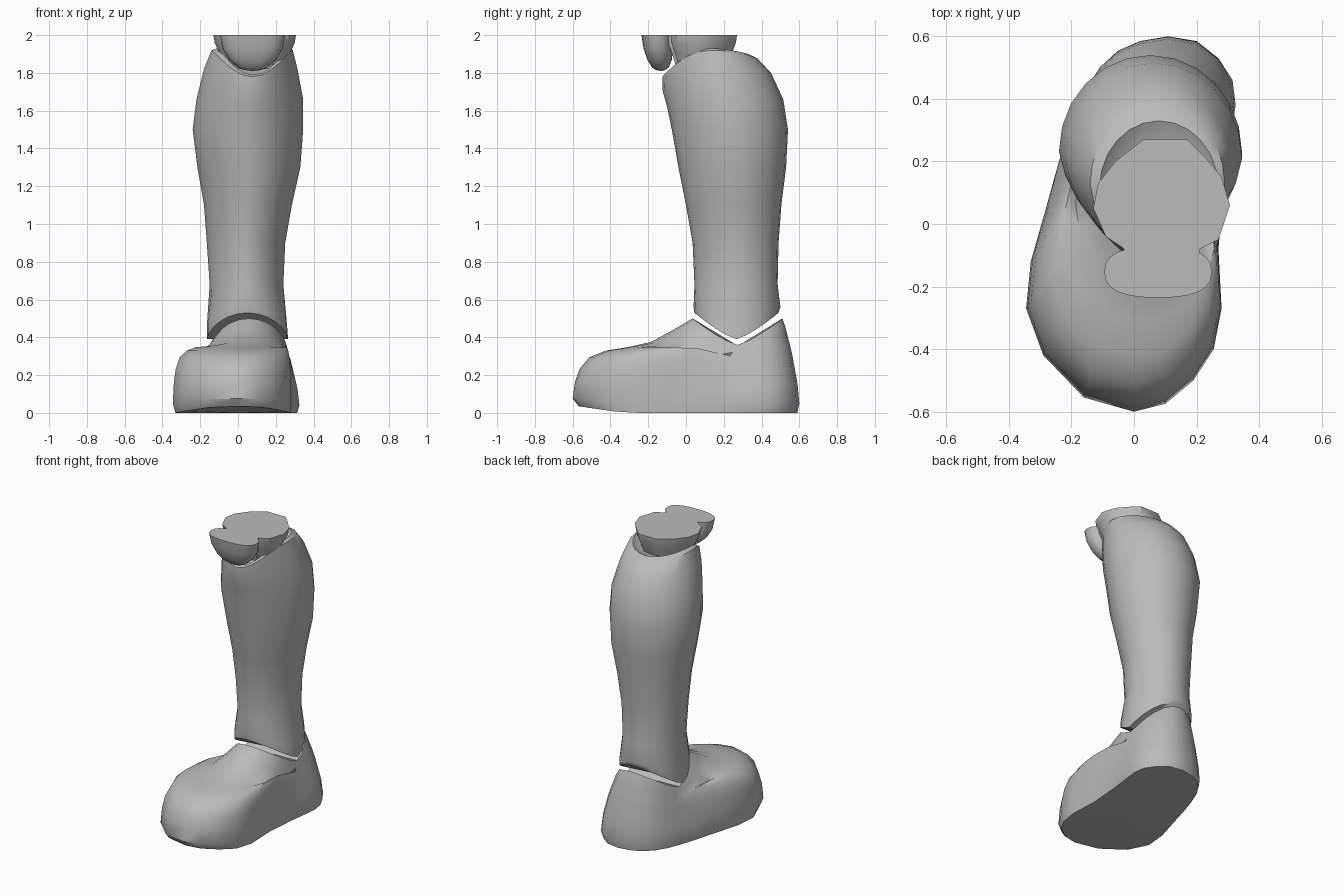
import bpy, bmesh
from math import sin, cos, pi, copysign

cube = bpy.data.objects.get("Cube")
if cube:
    bpy.data.objects.remove(cube, do_unlink=True)

grey = bpy.data.materials.new("plain grey")
grey.use_nodes = True
COLOR = (0.5, 0.5, 0.5, 1)
grey.diffuse_color = COLOR
grey.node_tree.nodes["Principled BSDF"].inputs["Base Color"].default_value = COLOR

SEG = 24
ANGLES = [2 * pi * i / SEG for i in range(SEG)]   # starts at the front, goes to +x


def loft(name, rings, start=None, end=None):
    """Skin closed rings; close each end by a fan to a point, or flat."""
    bm = bmesh.new()
    rows = [[bm.verts.new(p) for p in ring] for ring in rings]
    n = len(rows[0])
    for a, b in zip(rows, rows[1:]):
        for i in range(n):
            j = (i + 1) % n
            bm.faces.new((a[i], a[j], b[j], b[i]))
    for row, tip in ((rows[0], start), (rows[-1], end)):
        if tip is None:
            bm.faces.new(row)
        else:
            c = bm.verts.new(tip)
            for i in range(n):
                bm.faces.new((row[i], row[(i + 1) % n], c))
    bmesh.ops.recalc_face_normals(bm, faces=bm.faces)
    mesh = bpy.data.meshes.new(name)
    bm.to_mesh(mesh)
    bm.free()
    mesh.materials.append(grey)
    obj = bpy.data.objects.new(name, mesh)
    bpy.context.collection.objects.link(obj)
    bpy.ops.object.select_all(action='DESELECT')
    obj.select_set(True)
    bpy.context.view_layer.objects.active = obj
    bpy.ops.object.shade_smooth_by_angle(angle=0.75)
    return obj


def oval(x0, x1, y0, y1, z, front_taper=0.0):
    """Oval ring inside the given bounds; z is a function of the angle."""
    ring = []
    for a in ANGLES:
        w = (x1 - x0) / 2 * (1 - front_taper * max(0, cos(a)))
        ring.append(((x0 + x1) / 2 + w * sin(a),
                     (y0 + y1) / 2 - (y1 - y0) / 2 * cos(a), z(a)))
    return ring


def saddle(low, rise):
    return lambda a: low + rise * abs(cos(a)) ** 1.3


def tilted(front, side, back):
    return lambda a: side + (front - side if cos(a) > 0 else back - side) * cos(a) ** 2


def flat(z):
    return lambda a: z


# Shin: arched hem at the ankle, calf bulge, rim notched at the front
shin = [oval(-0.165, 0.265, 0.045, 0.49, saddle(0.39, 0.14)),
        oval(-0.165, 0.26, 0.04, 0.50, saddle(0.46, 0.10))]
for x0, x1, y0, y1, z in [
        (-0.15, 0.24, 0.045, 0.485, 0.68), (-0.165, 0.25, 0.035, 0.49, 0.9),
        (-0.18, 0.285, 0.0, 0.505, 1.1), (-0.215, 0.33, -0.04, 0.53, 1.3),
        (-0.24, 0.345, -0.075, 0.54, 1.5)]:
    shin.append(oval(x0, x1, y0, y1, flat(z), 0.15))
shin += [oval(-0.22, 0.345, -0.10, 0.515, tilted(1.62, 1.66, 1.66), 0.15),
         oval(-0.18, 0.315, -0.125, 0.45, tilted(1.71, 1.82, 1.80), 0.15),
         oval(-0.14, 0.29, -0.125, 0.38, tilted(1.78, 1.92, 1.875), 0.1),
         oval(-0.11, 0.27, -0.10, 0.33, tilted(1.79, 1.93, 1.90), 0.1),
         oval(-0.07, 0.23, -0.06, 0.27, tilted(1.77, 1.88, 1.87))]
loft("shin", shin, start=(0.05, 0.27, 0.40), end=(0.08, 0.1, 1.85))

# Boot: sole outline blended up to the ankle collar
SOLE = [(0, -.6), (.1, -.575), (.19, -.5), (.255, -.4), (.28, -.27), (.27, -.08),
        (.29, .15), (.31, .28), (.325, .38), (.315, .46), (.27, .53), (.2, .585),
        (.11, .6), (.02, .585), (-.05, .555), (-.11, .5), (-.16, .42), (-.2, .32),
        (-.24, .2), (-.29, .02), (-.33, -.12), (-.345, -.27), (-.29, -.42), (-.16, -.555)]
# toe inset, toe height, heel inset, heel height (share of the collar height)
STEPS = [(.05, 0, .12, 0), (0, .05, 0, .1), (.02, .16, .1, .3), (.06, .235, .25, .45),
         (.14, .295, .4, .6), (.28, .33, .55, .72), (.45, .347, .7, .82),
         (.65, .375, .82, .91), (.84, .44, .92, .96), (1, .51, 1, 1)]
collar = oval(-0.14, 0.255, 0.035, 0.51, saddle(0.36, 0.14))
boot = []
for toe_in, toe_z, heel_in, heel_z in STEPS:
    ring = []
    for (sx, sy), (cx, cy, cz) in zip(SOLE, collar):
        w = min(1, max(0, (0.25 - sy) / 0.45))
        w = w * w * (3 - 2 * w)
        f = w * toe_in + (1 - w) * heel_in
        front_z = toe_z * cz / 0.5 if toe_in > 0.6 else toe_z
        z = w * front_z + (1 - w) * heel_z * cz
        spring = 0.035 * max(0, (-0.35 - sy) / 0.25) * max(0, 1 - toe_z / 0.2)
        ring.append((sx + f * (cx - sx), sy + f * (cy - sy), min(z, cz) + spring))
    boot.append(ring)
loft("boot", boot, start=(0.0, -0.05, 0.0), end=(0.06, 0.275, 0.355))

# Cut-off knee joint standing in the shin rim
KNEE = [(-.03, -.10), (-.03, -.08), (-.09, -.04), (-.13, .05), (-.115, .13), (-.06, .2),
        (.03, .27), (.17, .27), (.23, .21), (.28, .15), (.307, .06), (.27, -.05),
        (.21, -.08), (.21, -.10)]
loft("knee_joint", [[(0.09 + (x - 0.09) * s, 0.08 + (y - 0.08) * s, z) for x, y in KNEE]
                    for s, z in ((0.72, 1.82), (0.85, 1.9), (0.97, 1.96), (1, 2.0))])

# Kneecap: rounded pad in front, cut flat at the top


def pad(z, half_x, half_y, cy):
    return [(0.077 + half_x * copysign(abs(sin(a)) ** 0.8, sin(a)),
             cy - half_y * copysign(abs(cos(a)) ** 0.8, cos(a)), z) for a in ANGLES]


loft("kneecap", [pad(1.815, 0.045, 0.025, -0.135), pad(1.83, 0.08, 0.045, -0.135),
                 pad(1.87, 0.125, 0.065, -0.14), pad(1.93, 0.16, 0.078, -0.147),
                 pad(2.0, 0.172, 0.083, -0.153)], start=(0.077, -0.13, 1.81))
